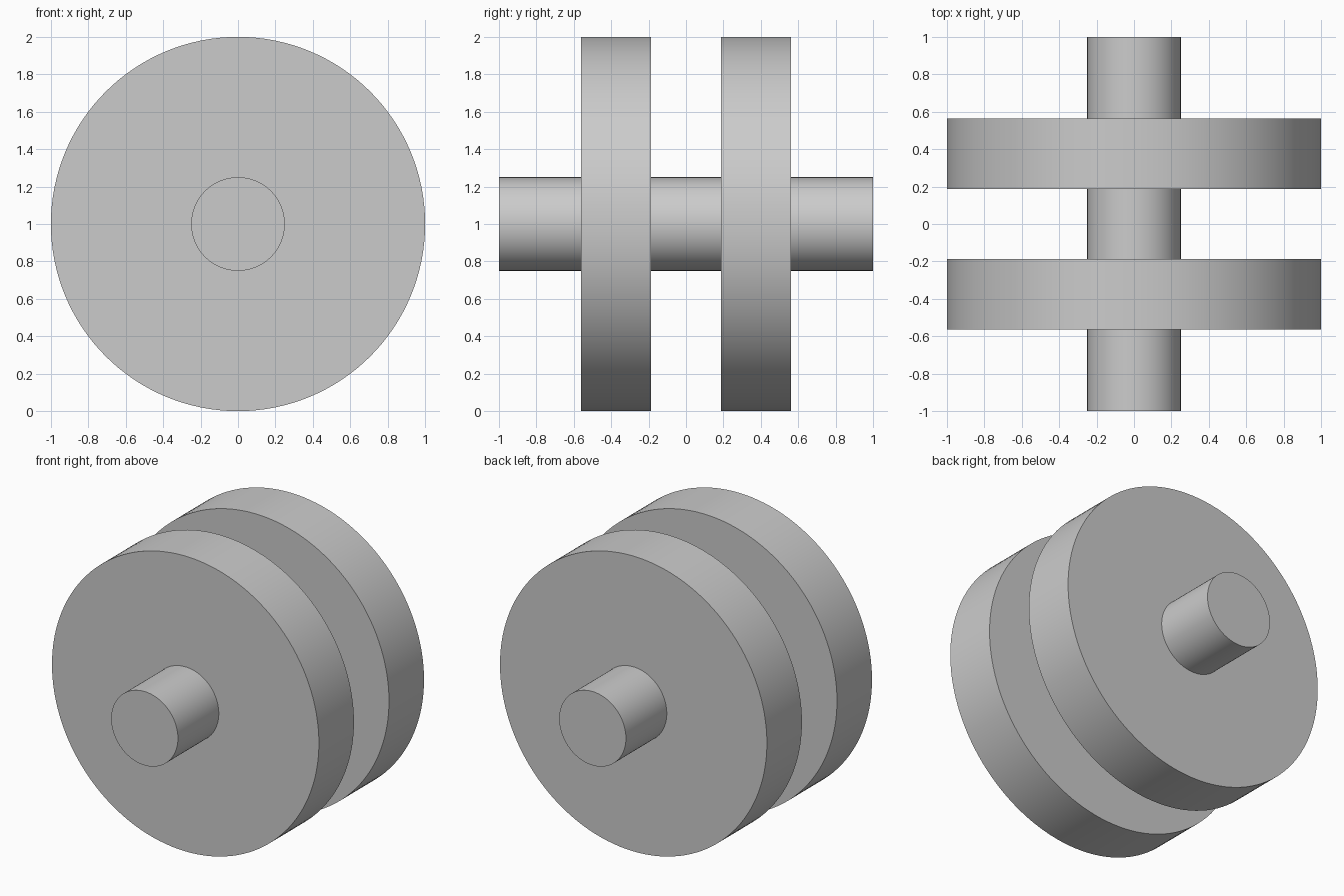
import bpy
from math import radians

cube = bpy.data.objects.get("Cube")
if cube:
    bpy.data.objects.remove(cube, do_unlink=True)

# Plain grey metal
grey = bpy.data.materials.new("light grey")
grey.use_nodes = True
colour = (0.6, 0.6, 0.6, 1)
grey.diffuse_color = colour
grey.node_tree.nodes["Principled BSDF"].inputs["Base Color"].default_value = colour


def cylinder_along_y(name, radius, length, y):
    bpy.ops.mesh.primitive_cylinder_add(
        vertices=128, radius=radius, depth=length,
        location=(0, y, 1), rotation=(radians(90), 0, 0))
    part = bpy.context.object
    part.name = name
    part.data.materials.append(grey)
    bpy.ops.object.shade_smooth_by_angle(angle=radians(30))
    return part


# Axle running front to back
cylinder_along_y("axle", 0.25, 2, 0)

# Two solid discs
for name, y in (("front_disc", -0.375), ("back_disc", 0.375)):
    cylinder_along_y(name, 1, 0.375, y)
